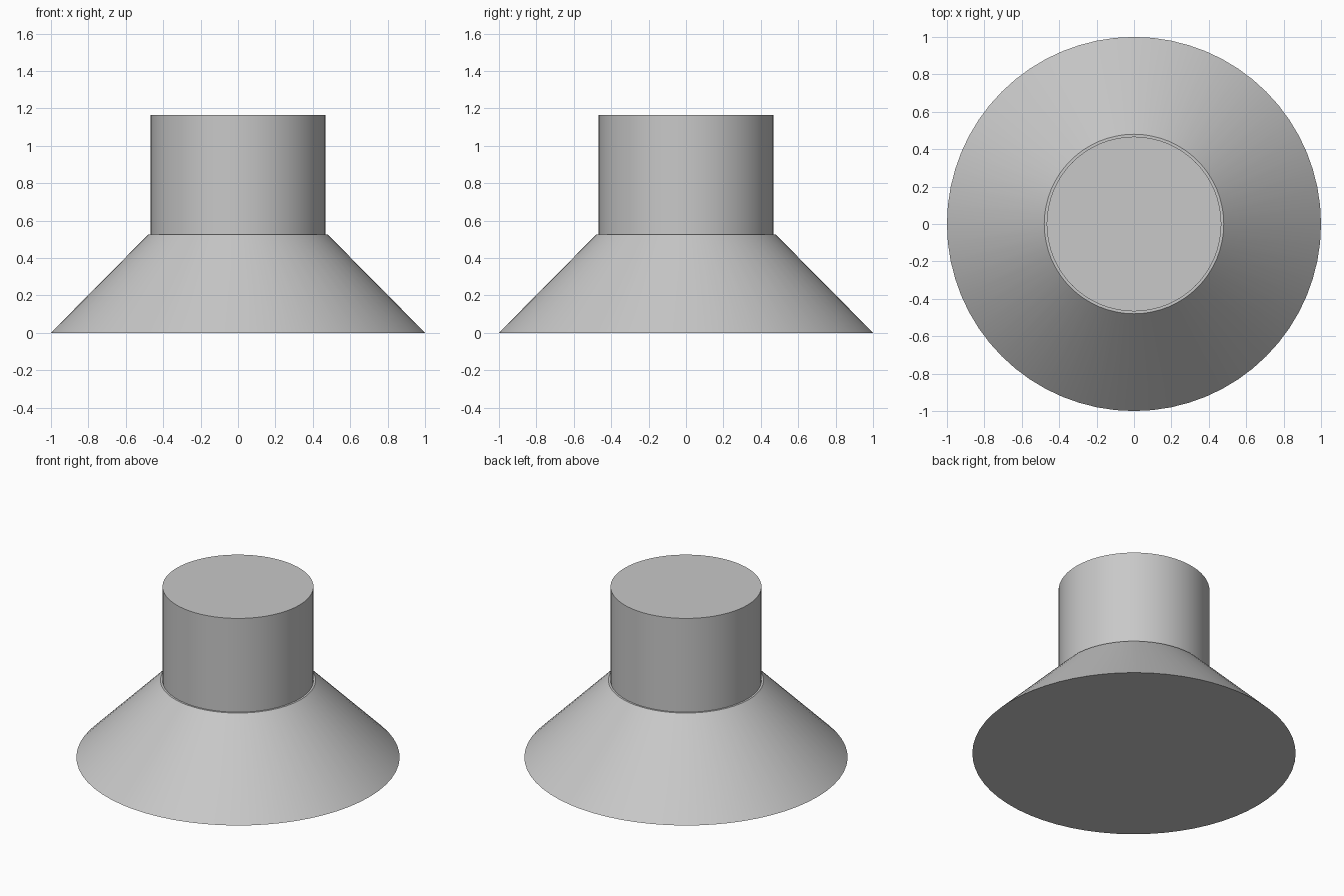
import bpy

if "Cube" in bpy.data.objects:
    bpy.data.objects.remove(bpy.data.objects["Cube"])

SEGMENTS = 64

# Single plain grey finish
grey = bpy.data.materials.new("light_grey")
grey.diffuse_color = (0.58, 0.58, 0.58, 1.0)
grey.use_nodes = True
grey.node_tree.nodes["Principled BSDF"].inputs["Base Color"].default_value = grey.diffuse_color


def finish(name):
    obj = bpy.context.object
    obj.name = name
    obj.data.materials.append(grey)
    bpy.ops.object.shade_smooth_by_angle(angle=0.52)
    return obj


# Flared conical base, closed underneath, with a narrow flat shoulder on top
base_height = 0.525
bpy.ops.mesh.primitive_cone_add(
    vertices=SEGMENTS, radius1=1.0, radius2=0.48, depth=base_height,
    location=(0, 0, base_height / 2))
finish("flared_base")

# Straight round neck standing on the shoulder
neck_top = 1.165
bpy.ops.mesh.primitive_cylinder_add(
    vertices=SEGMENTS, radius=0.467, depth=neck_top - base_height,
    location=(0, 0, (neck_top + base_height) / 2))
finish("neck")
